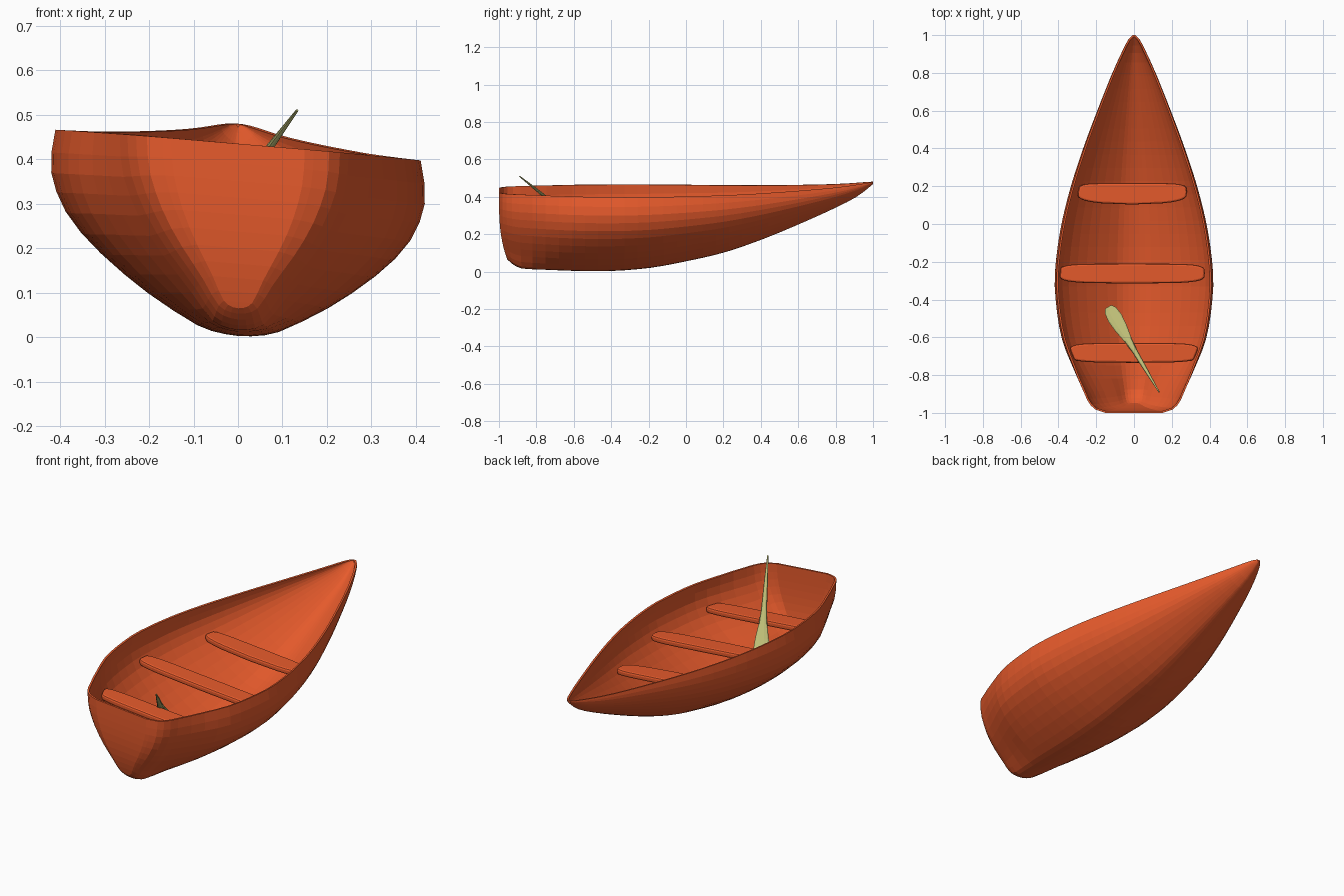
import bpy, bmesh, math
from mathutils import Vector

if "Cube" in bpy.data.objects:
    bpy.data.objects.remove(bpy.data.objects["Cube"])

ROLL = -0.084  # the boat leans slightly to its right side


def material(name, color):
    m = bpy.data.materials.new(name)
    m.diffuse_color = (*color, 1)
    m.use_nodes = True
    m.node_tree.nodes["Principled BSDF"].inputs["Base Color"].default_value = m.diffuse_color
    return m


ORANGE = material("orange paint", (0.83, 0.108, 0.026))
OLIVE = material("pale olive", (0.50, 0.50, 0.18))


def make_object(name, bm, mat):
    bmesh.ops.recalc_face_normals(bm, faces=bm.faces)
    me = bpy.data.meshes.new(name)
    bm.to_mesh(me)
    bm.free()
    me.materials.append(mat)
    ob = bpy.data.objects.new(name, me)
    bpy.context.collection.objects.link(ob)
    return ob


def curve(pts, x):
    """Smooth interpolation through (x, value) points."""
    n = len(pts)
    i = 0
    while i < n - 2 and x > pts[i + 1][0]:
        i += 1

    def slope(k):
        a, b = pts[max(k - 1, 0)], pts[min(k + 1, n - 1)]
        return (b[1] - a[1]) / (b[0] - a[0])
    (x0, v0), (x1, v1) = pts[i], pts[i + 1]
    h = x1 - x0
    t = (x - x0) / h
    return ((2*t**3 - 3*t**2 + 1) * v0 + (t**3 - 2*t**2 + t) * h * slope(i)
            + (3*t**2 - 2*t**3) * v1 + (t**3 - t**2) * h * slope(i + 1))


# Hull lines along y: half width, keel height, rim height
WIDTH = [(-1, .15), (-.982, .205), (-.94, .243), (-.9, .262), (-.8, .308), (-.6, .385), (-.35, .42),
         (-.2, .415), (0, .385), (.2, .335), (.4, .27), (.6, .195), (.8, .115), (.92, .06), (.98, .028), (1, .008)]
KEEL = [(-1, .065), (-.96, .04), (-.9, .018), (-.8, .012), (-.45, .003), (-.2, .02), (0, .056),
        (.2, .102), (.4, .17), (.6, .252), (.8, .342), (.92, .405), (1, .468)]
RIM = [(-1, .435), (-.35, .432), (.1, .434), (.4, .44), (.8, .459), (1, .48)]
# Cross-section: relative width against relative height, midship and stern
HEIGHT = [(0, 0), (.125, .01), (.25, .05), (.4, .2), (.55, .38), (.67, .54), (.79, .7), (.89, .83), (1, 1)]
MID = [(0, 0), (.125, .12), (.25, .25), (.4, .515), (.55, .75), (.67, .9), (.79, .98), (.89, 1), (1, .975)]
STERN = [(0, 0), (.125, .12), (.25, .23), (.4, .4), (.55, .63), (.67, .8), (.79, .92), (.89, .98), (1, 1)]


def section(y, s):
    """Half width and height of the hull at station y, s = 0 keel to 1 rim."""
    w, k, r = curve(WIDTH, y), curve(KEEL, y), curve(RIM, y)
    f = min(max((-.66 - y) / .3, 0), 1)
    f = f * f * (3 - 2 * f)
    u = curve(MID, s) * (1 - f) + curve(STERN, s) * f
    h = max(curve(HEIGHT, s), 0)
    return u * w, k + (r - k) * h, h


# Hull skin: lofted sections with closed transom and bow, thickened inward
STATIONS = [-1, -.994, -.982, -.96, -.93] + [-.89 + .07 * i for i in range(26)] + [.91, .95, .98, 1]
N = 13
bm = bmesh.new()
rows = []
for y in STATIONS:
    row = []
    for j in range(-N, N + 1):
        x, z, h = section(y, abs(j) / N)
        x = math.copysign(x, j)
        shift = .045 * (1 - h) ** 3 * max(0, (-.85 - y) / .15)
        row.append(bm.verts.new((x, y + shift, z + ROLL * x)))
    rows.append(row)
for a, b in zip(rows, rows[1:]):
    for j in range(2 * N):
        bm.faces.new((a[j], a[j + 1], b[j + 1], b[j]))
for row in (rows[0], rows[-1]):
    for j in range(N):
        q = [row[j], row[j + 1], row[2 * N - j - 1], row[2 * N - j]]
        bm.faces.new(q[:2] + q[3:] if j == N - 1 else q)
hull = make_object("hull", bm, ORANGE)
# make sure the skin faces outward before thickening
if min(hull.data.polygons, key=lambda p: p.center.z).normal.z > 0:
    hull.data.flip_normals()
shell = hull.modifiers.new("thickness", 'SOLIDIFY')
shell.thickness = .01
shell.offset = -1


# Seats: rounded planks bowed toward the stern, trimmed to the inside of the hull
def seat(name, x, y, half_w, depth, bow):
    z = .268
    bm = bmesh.new()
    vs = []
    for i in range(32):
        a = 2 * math.pi * i / 32
        c, s = math.cos(a), math.sin(a)
        px = math.copysign(abs(c) ** .35, c) * half_w
        py = math.copysign(abs(s) ** .5, s) * depth
        if s < 0:
            py -= bow * (1 - (px / half_w) ** 2)
        levels = [section(y + py, k / 40) for k in range(41)]
        limit = min(levels, key=lambda p: abs(p[1] - z))[0] - .006
        px = min(max(x + px, -limit), limit)
        vs.append(bm.verts.new((px, y + py, z + ROLL * px)))
    face = bm.faces.new(vs)
    top = bmesh.ops.extrude_face_region(bm, geom=[face])["geom"]
    bmesh.ops.translate(bm, vec=(0, 0, .032), verts=[v for v in top if isinstance(v, bmesh.types.BMVert)])
    ob = make_object(name, bm, ORANGE)
    bev = ob.modifiers.new("round edges", 'BEVEL')
    bev.width = .01
    bev.segments = 2
    bev.limit_method = 'ANGLE'
    bev.angle_limit = math.radians(50)


seat("bow_seat", -.01, .17, .29, .047, .02)
seat("middle_seat", -.01, -.26, .385, .05, .005)
seat("stern_seat", 0, -.68, .342, .05, .005)

# Oar: flattened blade tapering into a thin handle
tip, end = Vector((-.135, -.44, .15)), Vector((.133, -.89, .51))
axis = (end - tip).normalized()
side = Vector((.86, .51, 0)).normalized()
up = axis.cross(side)
bm = bmesh.new()
rings = []
for t, w, d in [(0, .02, .004), (.04, .034, .006), (.13, .04, .007), (.25, .034, .008), (.38, .022, .008),
                (.5, .015, .009), (.75, .010, .008), (1, .003, .003)]:
    c = tip.lerp(end, t)
    rings.append([bm.verts.new(c + side * w * math.cos(a) + up * d * math.sin(a))
                  for a in [2 * math.pi * i / 10 for i in range(10)]])
for a, b in zip(rings, rings[1:]):
    for i in range(10):
        bm.faces.new((a[i], a[(i + 1) % 10], b[(i + 1) % 10], b[i]))
bm.faces.new(rings[0])
bm.faces.new(rings[-1])
make_object("oar", bm, OLIVE)
